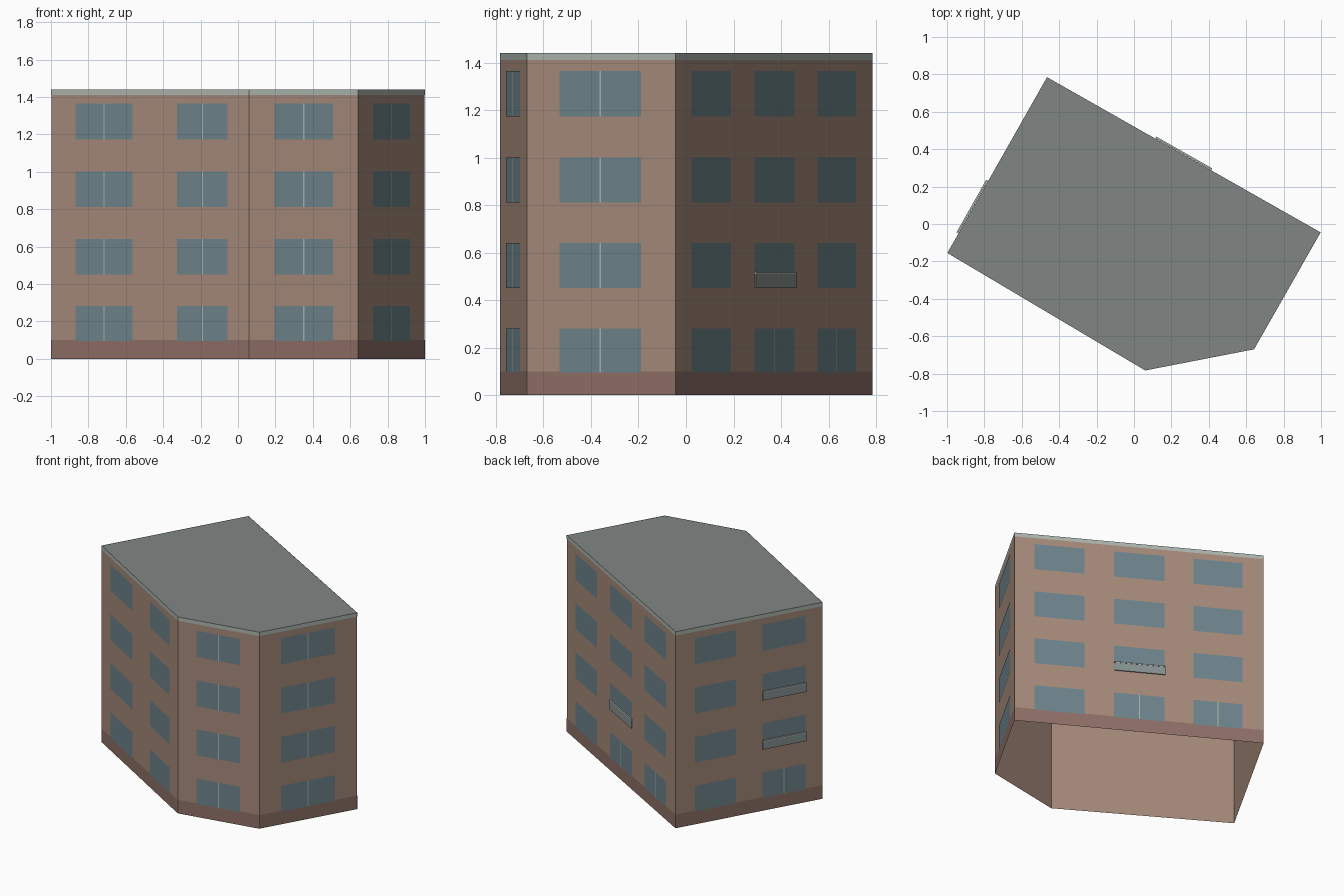
import bpy
from mathutils import Vector

if "Cube" in bpy.data.objects:
    bpy.data.objects.remove(bpy.data.objects["Cube"])

# Footprint, counter-clockwise from the left corner
PLAN = [Vector((x, y, 0)) for x, y in
        [(-0.998, -0.155), (0.06, -0.783), (0.642, -0.67), (0.998, -0.045), (-0.465, 0.785)]]
HEIGHT = 1.44
FLOORS = [(0.095, 0.282), (0.452, 0.642), (0.812, 1.002), (1.173, 1.365)]


def material(name, rgb):
    m = bpy.data.materials.new(name)
    m.diffuse_color = (*rgb, 1)
    m.use_nodes = True
    m.node_tree.nodes["Principled BSDF"].inputs["Base Color"].default_value = m.diffuse_color
    return m


def build(name, verts, faces, mat):
    me = bpy.data.meshes.new(name)
    me.from_pydata([tuple(v) for v in verts], [], faces)
    me.materials.append(mat)
    ob = bpy.data.objects.new(name, me)
    bpy.context.collection.objects.link(ob)
    return ob


def point(wall, u, z, out):
    """Point on a wall: fraction u along it, height z, distance out from it."""
    a, b = PLAN[wall], PLAN[(wall + 1) % len(PLAN)]
    d = b - a
    n = Vector((d.y, -d.x, 0)).normalized()
    return a + d * u + n * out + Vector((0, 0, z))


def panels(name, rects, out, mat):
    """One object made of flat panels (wall, u0, u1, z0, z1)."""
    verts, faces = [], []
    for w, u0, u1, z0, z1 in rects:
        i = len(verts)
        verts += [point(w, u, z, out) for u, z in ((u0, z0), (u1, z0), (u1, z1), (u0, z1))]
        faces.append((i, i + 1, i + 2, i + 3))
    return build(name, verts, faces, mat)


def wall_box(name, w, u0, u1, z0, z1, o0, o1, mat):
    """Box standing off a wall between distances o0 and o1."""
    v = [point(w, u, z, o) for o in (o0, o1) for u, z in ((u0, z0), (u1, z0), (u1, z1), (u0, z1))]
    f = [(3, 2, 1, 0), (4, 5, 6, 7), (0, 1, 5, 4), (1, 2, 6, 5), (2, 3, 7, 6), (3, 0, 4, 7)]
    return build(name, v, f, mat)


wall_mat = material("wall_plaster", (0.376, 0.255, 0.195))
base_mat = material("plinth", (0.27, 0.162, 0.133))
roof_mat = material("roof", (0.216, 0.238, 0.227))
trim_mat = material("trim", (0.413, 0.467, 0.423))
glass_mat = material("glass", (0.156, 0.231, 0.262))
rail_mat = material("railing", (0.24, 0.29, 0.28))

# Open-bottomed wall shell and flat roof
sides = range(len(PLAN))
panels("walls", [(w, 0, 1, 0, HEIGHT) for w in sides], 0, wall_mat)
build("roof", [p + Vector((0, 0, HEIGHT)) for p in PLAN], [tuple(sides)], roof_mat)

# Plinth band and roof edge band
panels("plinth", [(w, 0, 1, 0, 0.1) for w in sides], 0.001, base_mat)
panels("roof_edge", [(w, 0, 1, 1.412, HEIGHT) for w in sides], 0.001, trim_mat)

# Window columns: wall, start, end, floors that have a mullion
ALL, GROUND, NONE = range(4), [0], []
columns = [
    (0, 0.123, 0.41, ALL), (0, 0.637, 0.892, ALL),
    (1, 0.233, 0.767, ALL),
    (2, 0.222, 0.772, ALL),
    (3, 0.08, 0.28, NONE), (3, 0.40, 0.602, GROUND), (3, 0.718, 0.915, GROUND),
    (4, 0.13, 0.412, NONE), (4, 0.59, 0.885, GROUND),
]
windows, mullions = [], []
for w, u0, u1, split in columns:
    length = (PLAN[(w + 1) % len(PLAN)] - PLAN[w]).length
    mid, half = (u0 + u1) / 2, 0.003 / length
    for k, (z0, z1) in enumerate(FLOORS):
        windows.append((w, u0, u1, z0, z1))
        if k in split:
            mullions.append((w, mid - half, mid + half, z0, z1))
panels("windows", windows, 0.002, glass_mat)
panels("mullions", mullions, 0.003, trim_mat)

# Shallow balcony railings
for i, (w, u0, u1, floor) in enumerate([(3, 0.40, 0.605, 1), (4, 0.59, 0.888, 1), (4, 0.59, 0.888, 2)]):
    z = FLOORS[floor][0]
    wall_box(f"railing_panel_{i}", w, u0, u1, z, z + 0.058, 0.003, 0.010, rail_mat)
    wall_box(f"railing_top_{i}", w, u0, u1, z + 0.058, z + 0.066, 0.002, 0.012, trim_mat)
